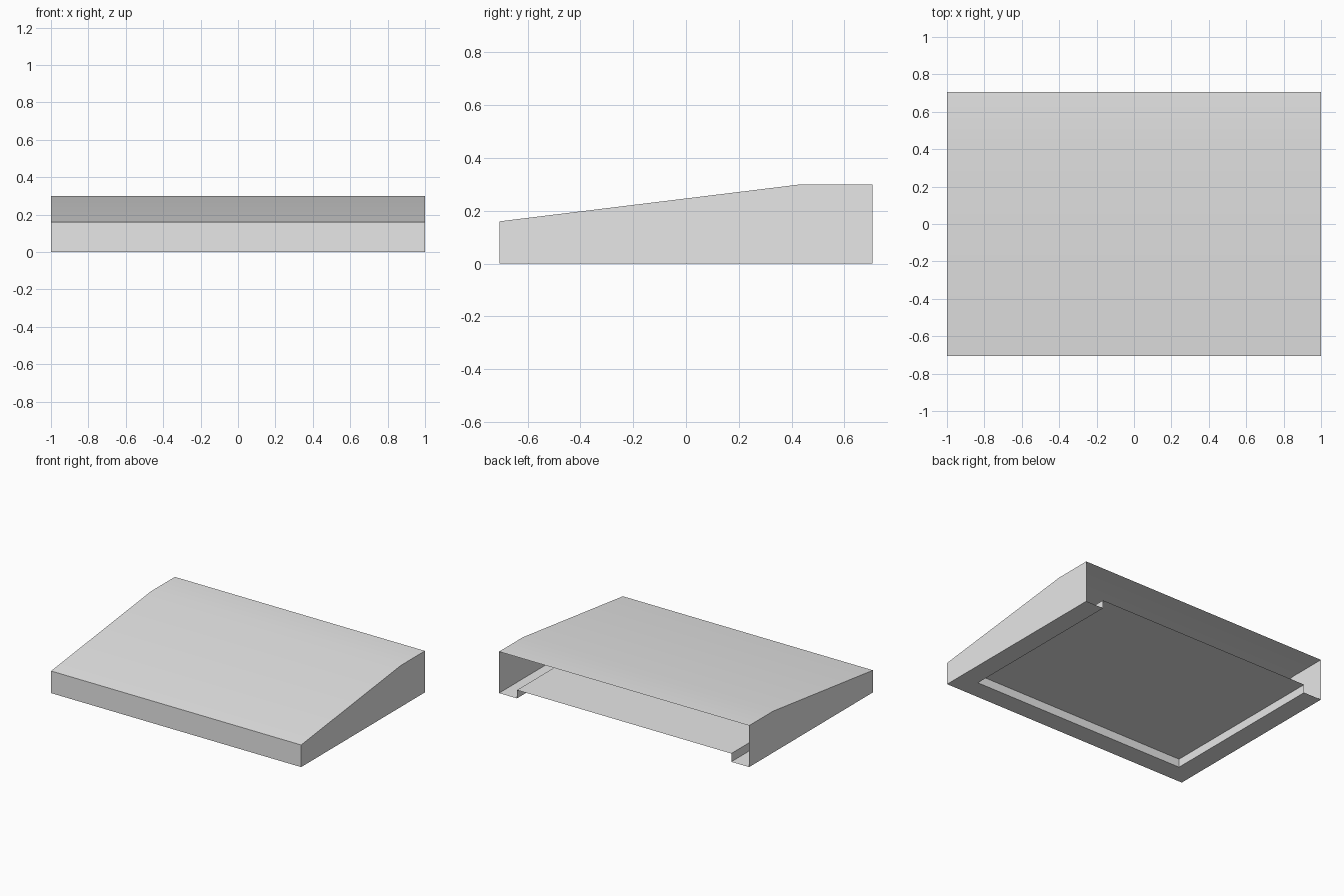
import bpy
import bmesh

cube = bpy.data.objects.get("Cube")
if cube:
    bpy.data.objects.remove(cube, do_unlink=True)

HALF_W, HALF_D = 1.0, 0.707
FRONT_H, TOP_H, RIDGE_Y = 0.16, 0.30, 0.434
RIM, RECESS = 0.143, 0.06

grey = bpy.data.materials.new("plain grey")
grey.use_nodes = True
colour = (0.8, 0.8, 0.8, 1)
grey.diffuse_color = colour
grey.node_tree.nodes["Principled BSDF"].inputs["Base Color"].default_value = colour


def row(bm, points):
    return [bm.verts.new(p) for p in points]


def bridge(bm, a, b):
    """Join two open rows of vertices with a strip of quads."""
    for i in range(len(a) - 1):
        bm.faces.new((a[i], b[i], b[i + 1], a[i + 1]))


def finish(bm, name):
    mesh = bpy.data.meshes.new(name)
    bm.to_mesh(mesh)
    bm.free()
    mesh.materials.append(grey)
    obj = bpy.data.objects.new(name, mesh)
    bpy.context.collection.objects.link(obj)
    bpy.ops.object.select_all(action='DESELECT')
    obj.select_set(True)
    bpy.context.view_layer.objects.active = obj
    bpy.ops.object.shade_smooth_by_angle()
    return obj


# Wedge cover: front, slope, flat top and two sides; open at the back
profile = [(-HALF_D, 0), (-HALF_D, FRONT_H), (RIDGE_Y, TOP_H),
           (HALF_D, TOP_H), (HALF_D, 0)]
bm = bmesh.new()
right, left = [row(bm, [(x, y, z) for y, z in profile]) for x in (-HALF_W, HALF_W)]
bridge(bm, right[:-1], left[:-1])
bm.faces.new(right)
bm.faces.new(left[::-1])
finish(bm, "wedge_cover")


# Base: U-shaped rim stepping up to a recessed panel, open at the back
def u_path(inset, z):
    w, front = HALF_W - inset, inset - HALF_D
    return [(-w, HALF_D, z), (-w, front, z), (w, front, z), (w, HALF_D, z)]


bm = bmesh.new()
outer, inner, raised = [row(bm, u_path(inset, z))
                        for inset, z in ((0, 0), (RIM, 0), (RIM, RECESS))]
bridge(bm, outer, inner)
bridge(bm, inner, raised)
bm.faces.new(raised[::-1])
finish(bm, "recessed_base")
